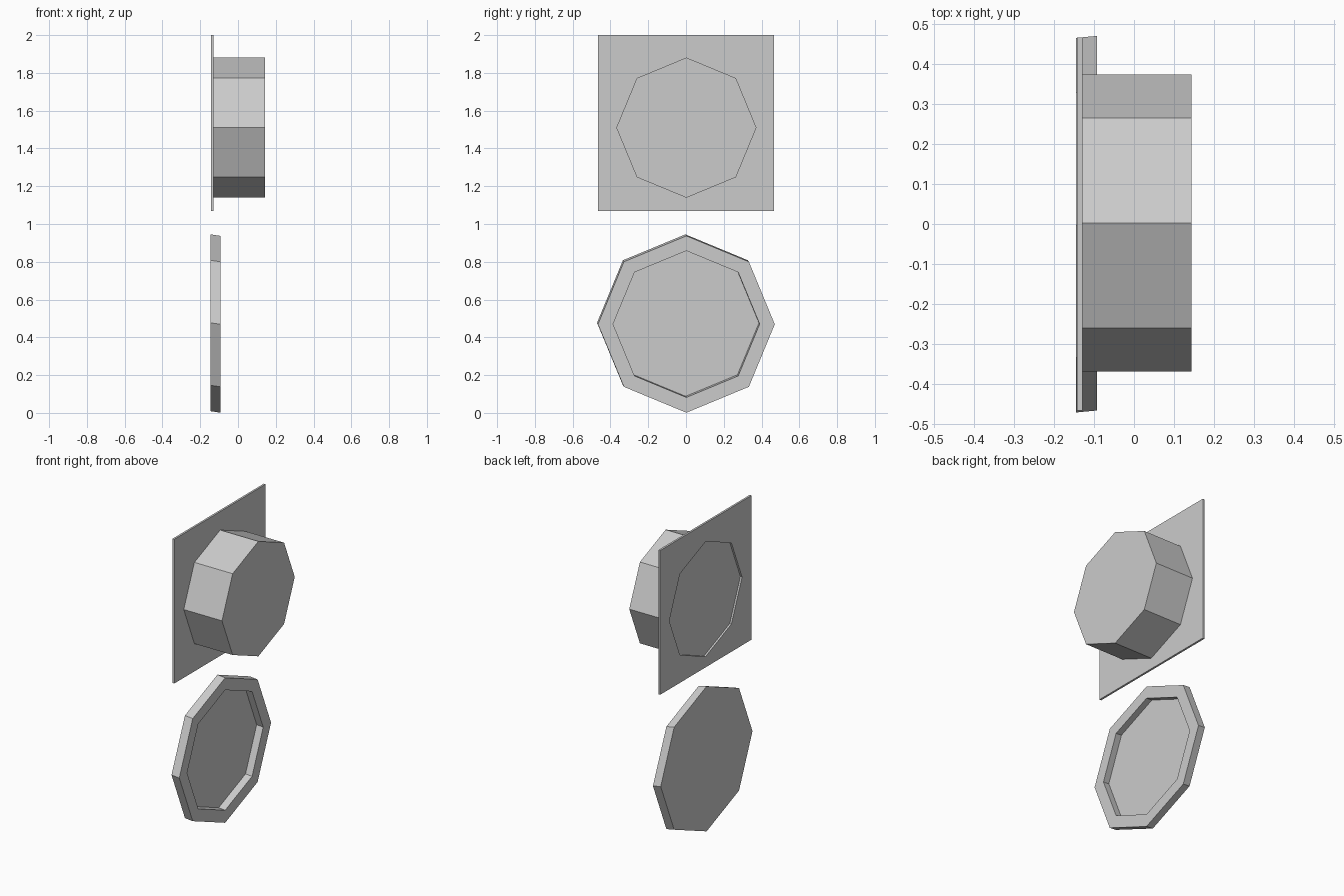
import bpy, bmesh
from math import cos, sin, pi

if "Cube" in bpy.data.objects:
    bpy.data.objects.remove(bpy.data.objects["Cube"])


def octagon(bm, x, cy, cz, r):
    return [bm.verts.new((x, cy + r * cos(i * pi / 4), cz + r * sin(i * pi / 4)))
            for i in range(8)]


def bridge(bm, a, b):
    n = len(a)
    for i in range(n):
        j = (i + 1) % n
        bm.faces.new((a[i], a[j], b[j], b[i]))


def finish(bm, name):
    bmesh.ops.recalc_face_normals(bm, faces=bm.faces)
    me = bpy.data.meshes.new(name)
    bm.to_mesh(me)
    bm.free()
    ob = bpy.data.objects.new(name, me)
    bpy.context.collection.objects.link(ob)
    return ob


def lathe_octagon(name, sections):
    """Closed solid through octagonal sections (x, cy, cz, r), capped at both ends."""
    bm = bmesh.new()
    loops = [octagon(bm, *s) for s in sections]
    for a, b in zip(loops, loops[1:]):
        bridge(bm, a, b)
    bm.faces.new(loops[0])
    bm.faces.new(loops[-1])
    return finish(bm, name)


# Square mounting plate with an octagonal opening
def mounting_plate(x0, x1, cz, half, r):
    bm = bmesh.new()
    square, hole = [], []
    for x in (x0, x1):
        # eight points around the square line up with the octagon corners
        square.append([bm.verts.new((x, half * round(1.2 * cos(i * pi / 4)),
                                     cz + half * round(1.2 * sin(i * pi / 4))))
                       for i in range(8)])
        hole.append(octagon(bm, x, 0.002, 1.51, r))
        bridge(bm, square[-1], hole[-1])
    bridge(bm, *square)
    bridge(bm, *hole)
    return finish(bm, "mounting_plate")


mounting_plate(-0.142, -0.129, 1.5345, 0.4655, 0.371)

# Octagonal plug standing out from the plate
lathe_octagon("octagonal_plug", [(-0.130, 0.002, 1.51, 0.371),
                                 (0.144, 0.002, 1.51, 0.371)])

# Shallow, slightly skewed octagonal dish: back, front rim, inner rim, floor
lathe_octagon("octagonal_dish", [(-0.145, -0.003, 0.477, 0.468),
                                 (-0.093, 0.002, 0.469, 0.468),
                                 (-0.093, 0.002, 0.470, 0.388),
                                 (-0.137, -0.002, 0.476, 0.388)])
